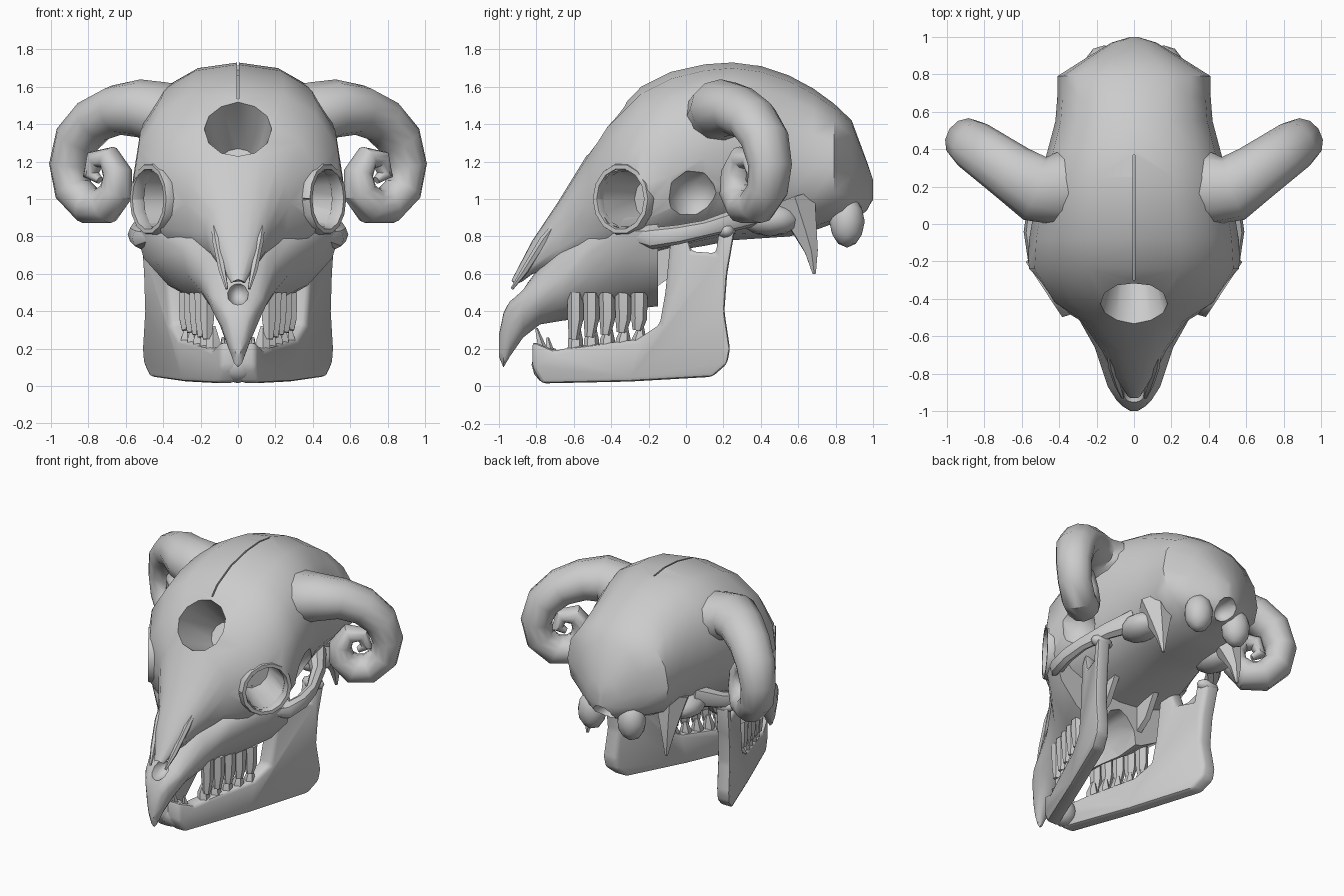
import bpy, bmesh, math
from mathutils import Vector, Matrix

if "Cube" in bpy.data.objects:
    bpy.data.objects.remove(bpy.data.objects["Cube"], do_unlink=True)

bone = bpy.data.materials.new("bone grey")
bone.use_nodes = True
GREY = (0.6, 0.6, 0.6, 1)
bone.diffuse_color = GREY
bone.node_tree.nodes["Principled BSDF"].inputs["Base Color"].default_value = GREY


def finish(name, bm):
    bmesh.ops.recalc_face_normals(bm, faces=bm.faces)
    mesh = bpy.data.meshes.new(name)
    bm.to_mesh(mesh)
    bm.free()
    mesh.materials.append(bone)
    ob = bpy.data.objects.new(name, mesh)
    bpy.context.collection.objects.link(ob)
    smooth(ob)
    return ob


def smooth(ob):
    bpy.ops.object.select_all(action='DESELECT')
    ob.select_set(True)
    bpy.context.view_layer.objects.active = ob
    bpy.ops.object.shade_smooth_by_angle(angle=math.radians(40))


def loft(name, rings):
    """Skin a row of equal rings and cap both ends."""
    bm = bmesh.new()
    rows = [[bm.verts.new(p) for p in ring] for ring in rings]
    n = len(rows[0])
    for a, b in zip(rows, rows[1:]):
        for i in range(n):
            j = (i + 1) % n
            bm.faces.new((a[i], a[j], b[j], b[i]))
    bm.faces.new(rows[0])
    bm.faces.new(rows[-1])
    return finish(name, bm)


def shell(name, stations, upper, lower, n=16):
    """Loft along y; each station is y, top, widest height, bottom, half width.
    Powers under one square off the upper and lower halves."""
    rings = []
    for y, top, mid, low, w in stations:
        ring = []
        for k in range(n):
            a = 2 * math.pi * k / n
            c, s = math.cos(a), math.sin(a)
            e = upper if s > 0 else lower
            h = (top - mid) if s > 0 else (low - mid)
            ring.append((math.copysign(abs(c) ** e, c) * w, y, mid + h * abs(s) ** e))
        rings.append(ring)
    return loft(name, rings)


def tube(name, path, n=8, flat=Vector((0, 0, 1)), wide=1.0):
    """Loft circles along x, y, z, radius points; wide stretches along flat."""
    pts = [Vector(p[:3]) for p in path]
    rings = []
    for i, p in enumerate(pts):
        t = (pts[min(i + 1, len(pts) - 1)] - pts[max(i - 1, 0)]).normalized()
        u = t.cross(flat).normalized()
        v = u.cross(t).normalized()
        r = path[i][3]
        rings.append([p + u * r * math.cos(a) + v * r * wide * math.sin(a)
                      for a in (2 * math.pi * k / n for k in range(n))])
    return loft(name, rings)


def blob(name, centre, size):
    bm = bmesh.new()
    bmesh.ops.create_icosphere(bm, subdivisions=2, radius=1)
    bmesh.ops.transform(bm, verts=bm.verts,
                        matrix=Matrix.Translation(centre) @ Matrix.Diagonal((*size, 1)))
    return finish(name, bm)


def socket(name, centre, axis, radius, inner, out, depth):
    """Tapered drum used to hollow a socket."""
    axis, c = Vector(axis).normalized(), Vector(centre)
    return tube(name, [(*(c + axis * out), radius), (*c, radius),
                       (*(c - axis * depth), inner)], n=12)


def plate(name, outline, place, thick, bevel=0.0):
    """Extrude a y, z outline sideways, placed by place(y)."""
    bm = bmesh.new()
    sides = [[bm.verts.new((place(y) + d, y, z)) for y, z in outline]
             for d in (-thick, thick)]
    for side in sides:
        bm.faces.new(side)
    for i in range(len(outline)):
        j = (i + 1) % len(outline)
        bm.faces.new((sides[0][i], sides[0][j], sides[1][j], sides[1][i]))
    bmesh.ops.recalc_face_normals(bm, faces=bm.faces)
    if bevel:
        bmesh.ops.bevel(bm, geom=bm.edges[:], offset=bevel, segments=2,
                        affect='EDGES', profile=0.5, clamp_overlap=True)
    return finish(name, bm)


def carve(target, cutters):
    bpy.context.view_layer.objects.active = target
    for cutter in cutters:
        mod = target.modifiers.new("cut", 'BOOLEAN')
        mod.operation, mod.solver, mod.object = 'DIFFERENCE', 'EXACT', cutter
        bpy.ops.object.modifier_apply(modifier=mod.name)
    smooth(target)


# Braincase, forehead and nasal bones
cranium = shell("cranium", [
    (-.94, .55, .53, .51, .02), (-.82, .78, .68, .6, .1), (-.68, .99, .82, .62, .17),
    (-.52, 1.25, .98, .62, .28), (-.42, 1.41, 1.0, .64, .45), (-.24, 1.6, 1.03, .68, .57),
    (-.08, 1.68, 1.12, .72, .56), (.1, 1.72, 1.22, .75, .53), (.25, 1.73, 1.28, .78, .5),
    (.4, 1.71, 1.25, .79, .46), (.55, 1.66, 1.2, .8, .42), (.68, 1.59, 1.16, .83, .41),
    (.79, 1.51, 1.16, .87, .41), (.885, 1.42, 1.12, .87, .26), (.97, 1.19, 1.06, .92, .12),
    (1.0, 1.1, 1.04, .97, .02)], upper=.88, lower=.88)

# Upper jaw, wide at the cheeks, narrowing forward into a hooked beak
maxilla = shell("upper_jaw", [
    (-1.0, .27, .22, .16, .02), (-.975, .39, .34, .1, .06), (-.94, .46, .4, .16, .095),
    (-.87, .52, .45, .26, .14), (-.78, .64, .5, .33, .17), (-.66, .78, .58, .35, .21),
    (-.5, .88, .72, .37, .3), (-.32, .92, .83, .38, .49), (-.15, .9, .83, .4, .55)],
    upper=.95, lower=1.12)

# Hollows: brow socket, eye sockets, temples, palate, nostril, suture, neck opening
cutters = [socket("brow_cutter", (0, -.42, 1.37), (0, -.82, .57), .18, .1, .3, .32),
           blob("palate_cutter", (0, -.18, .4), (.15, .42, .25)),
           blob("nostril_cutter", (0, -.93, .5), (.06, .12, .07)),
           plate("suture_cutter", [(-.3, 1.5), (0, 1.66), (.37, 1.69), (.37, 1.8), (-.3, 1.8)],
                 lambda y: 0, .005),
           blob("neck_cutter", (0, .98, .92), (.08, .14, .08))]
for s in (1, -1):
    cutters += [socket("eye_cutter", (s * .47, -.33, 1.0), (s * .83, -.55, 0), .16, .12, .3, .28),
                blob("temple_cutter", (s * .61, .05, 1.0), (.2, .16, .17))]
carve(cranium, cutters)
carve(maxilla, cutters)
for c in cutters:
    bpy.data.objects.remove(c, do_unlink=True)

JAW = [(-.82, .24), (-.82, .1), (-.77, .015), (-.3, .025), (.14, .05), (.22, .12), (.235, .2),
       (.205, .4), (.22, .6), (.26, .83), (.18, .85), (.16, .71), (.03, .72), (-.01, .86),
       (-.08, .8), (-.11, .5), (-.14, .33), (-.26, .25), (-.6, .21), (-.7, .19)]
blob("chin", (0, -.74, .115), (.11, .085, .1))

for s, side in ((1, "left"), (-1, "right")):
    def jaw_x(y):
        return s * (.05 + (y + .8) * .4)

    # Curled horn, lying in an outward and backward swept plane
    curl = [(.25, 1.42, .18), (.42, 1.46, .17), (.53, 1.485, .155), (.65, 1.475, .135),
            (.77, 1.42, .125), (.86, 1.32, .118), (.9, 1.18, .106), (.88, 1.05, .1),
            (.8, .965, .1), (.71, .965, .1), (.65, 1.04, .088), (.645, 1.14, .076),
            (.69, 1.22, .066), (.765, 1.21, .052), (.785, 1.13, .042), (.74, 1.1, .02)]
    tube(side + "_horn", [(s * x, .19 + max(x - .53, 0) * .7, z, r) for x, z, r in curl],
         n=12, flat=Vector((s * -.57, .82, 0)), wide=1.15)

    # Raised rim of the eye socket
    out = Vector((s * .83, -.55, 0))
    mid = Vector((s * .45, -.33, 1.0))
    across = out.cross(Vector((0, 0, 1)))
    rim = []
    for k in range(15):
        a = 2 * math.pi * k / 14
        rim.append((*(mid + across * .165 * math.cos(a)
                      + Vector((0, 0, .175 * math.sin(a)))), .024))
    tube(side + "_eye_rim", rim, n=6, flat=out, wide=1.8)

    # Cheek arch, sinking into the bone at both ends
    tube(side + "_cheek_arch", [(s * .43, -.32, .8, .01), (s * .52, -.18, .79, .05),
                                (s * .545, -.04, .81, .045), (s * .53, .1, .84, .04),
                                (s * .46, .27, .89, .05), (s * .34, .42, .95, .07)], wide=1.15)

    # Thin splint along the side of the nose
    tube(side + "_nose_splint", [(s * .06, -.93, .52, .008), (s * .085, -.86, .62, .02),
                                 (s * .115, -.76, .78, .024), (s * .14, -.64, .94, .008)], n=6)

    # Lower jaw half and its hinge
    plate(side + "_lower_jaw", JAW, jaw_x, .052, .022)
    blob(side + "_jaw_hinge", (s * .46, .215, .83), (.085, .05, .045))

    # Tooth rows
    for k in range(5):
        y = -.59 + k * .085
        x = s * (.165 + k * .028)
        tube(side + "_upper_tooth", [(x, y, .5, .045), (x, y, .36, .042),
                                     (x, y - .01, .25 + .012 * k, .026)],
             n=6, flat=Vector((1, 0, 0)))
        x = jaw_x(y)
        tube(side + "_lower_tooth", [(x, y, .15, .044), (x, y, .25, .04),
                                     (x, y + .01, .32, .015)], n=6, flat=Vector((1, 0, 0)))
    for k in range(2):
        x = s * (.03 + k * .05)
        tube(side + "_front_tooth", [(x, -.75 + k * .03, .14, .035),
                                     (x, -.8 + k * .06, .31 - k * .05, .008)],
             n=5, flat=Vector((1, 0, 0)))

    # Skull base: neck knob, spike, ear swelling and palate wing
    blob(side + "_neck_knob", (s * .16, .86, .88), (.1, .095, .14))
    tube(side + "_base_spike", [(s * .29, .58, 1.0, .13), (s * .31, .64, .82, .07),
                                (s * .32, .67, .72, .04), (s * .32, .685, .6, .01)],
         n=6, flat=Vector((0, 1, 0)))
    blob(side + "_ear_swelling", (s * .32, .45, .89), (.12, .16, .09))
    plate(side + "_palate_wing", [(-.2, .5), (-.06, .6), (.06, .82), (-.2, .82)],
          lambda y: s * .17, .02)
